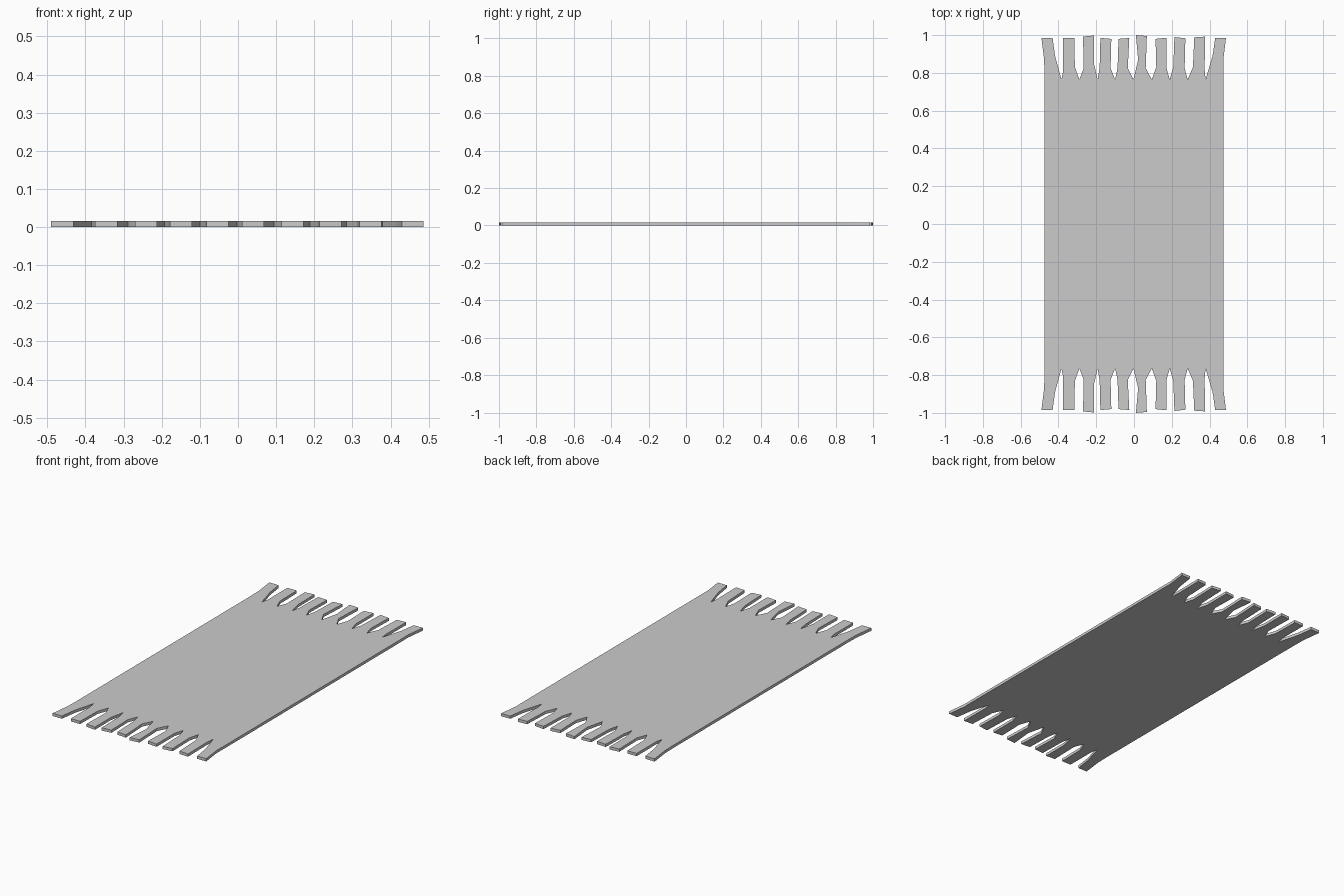
import bpy, bmesh

THICK = 0.016
HALF_W = 0.474
VALLEY = 0.765

# tassels: tip left x, tip right x, tip left y, tip right y, left knee (x, y), right knee (x, y)
TASSELS = [
    (-0.490, -0.431, 0.985, 0.985, -0.476, 0.872, -0.418, 0.890),
    (-0.375, -0.316, 0.985, 0.985, -0.375, 0.810, -0.313, 0.830),
    (-0.270, -0.212, 0.992, 0.998, -0.266, 0.825, -0.212, 0.850),
    (-0.178, -0.120, 0.985, 0.980, -0.182, 0.825, -0.124, 0.825),
    (-0.082, -0.025, 0.980, 0.985, -0.087, 0.825, -0.033, 0.825),
    (0.010, 0.068, 1.000, 0.995, 0.022, 0.870, 0.062, 0.825),
    (0.114, 0.172, 0.980, 0.986, 0.118, 0.830, 0.172, 0.825),
    (0.214, 0.272, 0.990, 0.983, 0.208, 0.830, 0.268, 0.825),
    (0.319, 0.376, 0.988, 0.992, 0.312, 0.830, 0.374, 0.820),
    (0.430, 0.487, 0.985, 0.985, 0.416, 0.890, 0.473, 0.872),
]
VALLEYS = [-0.384, -0.289, -0.193, -0.100, -0.003, 0.094, 0.189, 0.284, 0.379]


def fringe():
    """Outline of one fringed end, left to right."""
    pts = [(-HALF_W, 0.80)]
    for i, (xl, xr, yl, yr, klx, kly, krx, kry) in enumerate(TASSELS):
        pts += [(klx, kly), (xl, yl), (xr, yr), (krx, kry)]
        if i < len(VALLEYS):
            pts.append((VALLEYS[i], VALLEY))
    pts.append((HALF_W, 0.80))
    return pts


# Rug outline: back fringe, then the same fringe mirrored to the front
back = fringe()
outline = back + [(x, -y) for x, y in reversed(back)]

bm = bmesh.new()
face = bm.faces.new([bm.verts.new((x, y, 0)) for x, y in outline])
top = bmesh.ops.extrude_face_region(bm, geom=[face])["geom"]
bmesh.ops.translate(bm, vec=(0, 0, THICK),
                    verts=[g for g in top if isinstance(g, bmesh.types.BMVert)])
bmesh.ops.recalc_face_normals(bm, faces=bm.faces)

mesh = bpy.data.meshes.new("fringed_rug")
bm.to_mesh(mesh)
bm.free()
rug = bpy.data.objects.new("fringed_rug", mesh)
bpy.context.collection.objects.link(rug)
